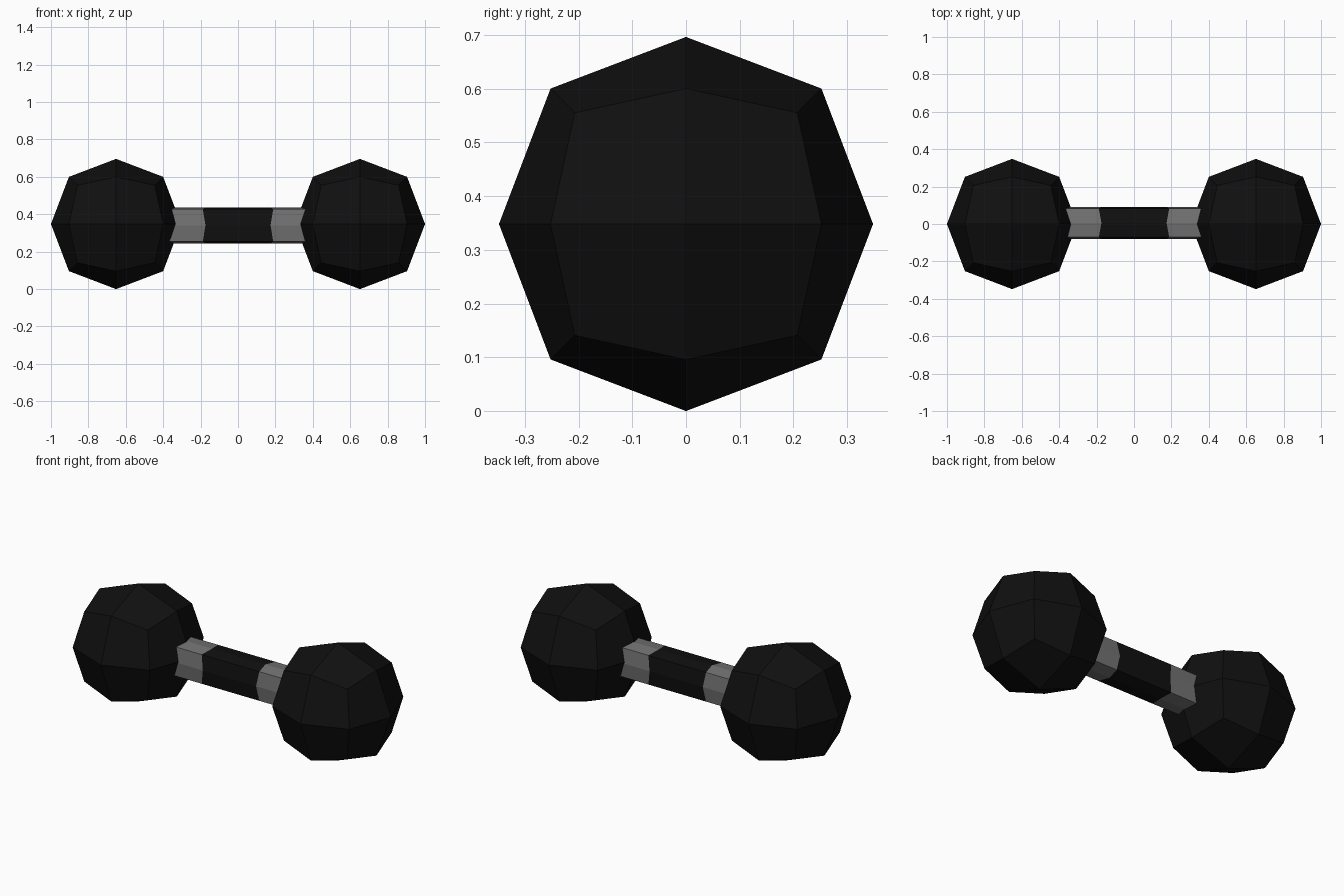
import bpy, bmesh
from mathutils import Vector

if "Cube" in bpy.data.objects:
    bpy.data.objects.remove(bpy.data.objects["Cube"])


def material(name, v):
    m = bpy.data.materials.new(name)
    m.diffuse_color = (v, v, v, 1)
    m.use_nodes = True
    m.node_tree.nodes["Principled BSDF"].inputs["Base Color"].default_value = m.diffuse_color
    return m


black = material("black_rubber", 0.005)
grey = material("grey_metal", 0.17)


def finish(name, bm, mat):
    bmesh.ops.recalc_face_normals(bm, faces=bm.faces)
    mesh = bpy.data.meshes.new(name)
    bm.to_mesh(mesh)
    bm.free()
    mesh.materials.append(mat)
    obj = bpy.data.objects.new(name, mesh)
    bpy.context.collection.objects.link(obj)
    return obj


# Weight: a once-divided cube rounded into a faceted ball
def weight(name, x):
    bm = bmesh.new()
    bmesh.ops.create_cube(bm, size=2)
    bmesh.ops.subdivide_edges(bm, edges=bm.edges[:], cuts=1, use_grid_fill=True)
    reach = {1: 0.348, 2: 0.252, 3: 0.207}
    for v in bm.verts:
        n = sum(abs(c) > 0.5 for c in v.co)
        v.co = v.co * reach[n] + Vector((x, 0, 0.348))
    finish(name, bm, black)


# Bar section: eight-sided tube, rounded square in profile
MID_Y, MID_Z, COR_Y, COR_Z = 0.086, 0.096, 0.076, 0.086
PROFILE = [(MID_Y, 0), (COR_Y, COR_Z), (0, MID_Z), (-COR_Y, COR_Z),
           (-MID_Y, 0), (-COR_Y, -COR_Z), (0, -MID_Z), (COR_Y, -COR_Z)]


def bar(name, ends, mat):
    bm = bmesh.new()
    rings = []
    for x_mid, x_corner in ends:
        rings.append([bm.verts.new((x_corner if i % 2 else x_mid, 0.006 + y, 0.341 + z))
                      for i, (y, z) in enumerate(PROFILE)])
    for a, b in zip(rings, rings[1:]):
        for i in range(8):
            j = (i + 1) % 8
            bm.faces.new((a[i], a[j], b[j], b[i]))
    for r in (rings[0], rings[-1]):
        bm.faces.new(r)
    finish(name, bm, mat)


# Centre grip, then the collars and weights on both sides
bar("grip", [(-0.174, -0.188), (0.174, 0.188)], black)
for side, s in (("left", -1), ("right", 1)):
    bar(side + "_collar", [(s * 0.174, s * 0.188), (s * 0.42, s * 0.42)], grey)
    weight(side + "_weight", s * 0.652)
